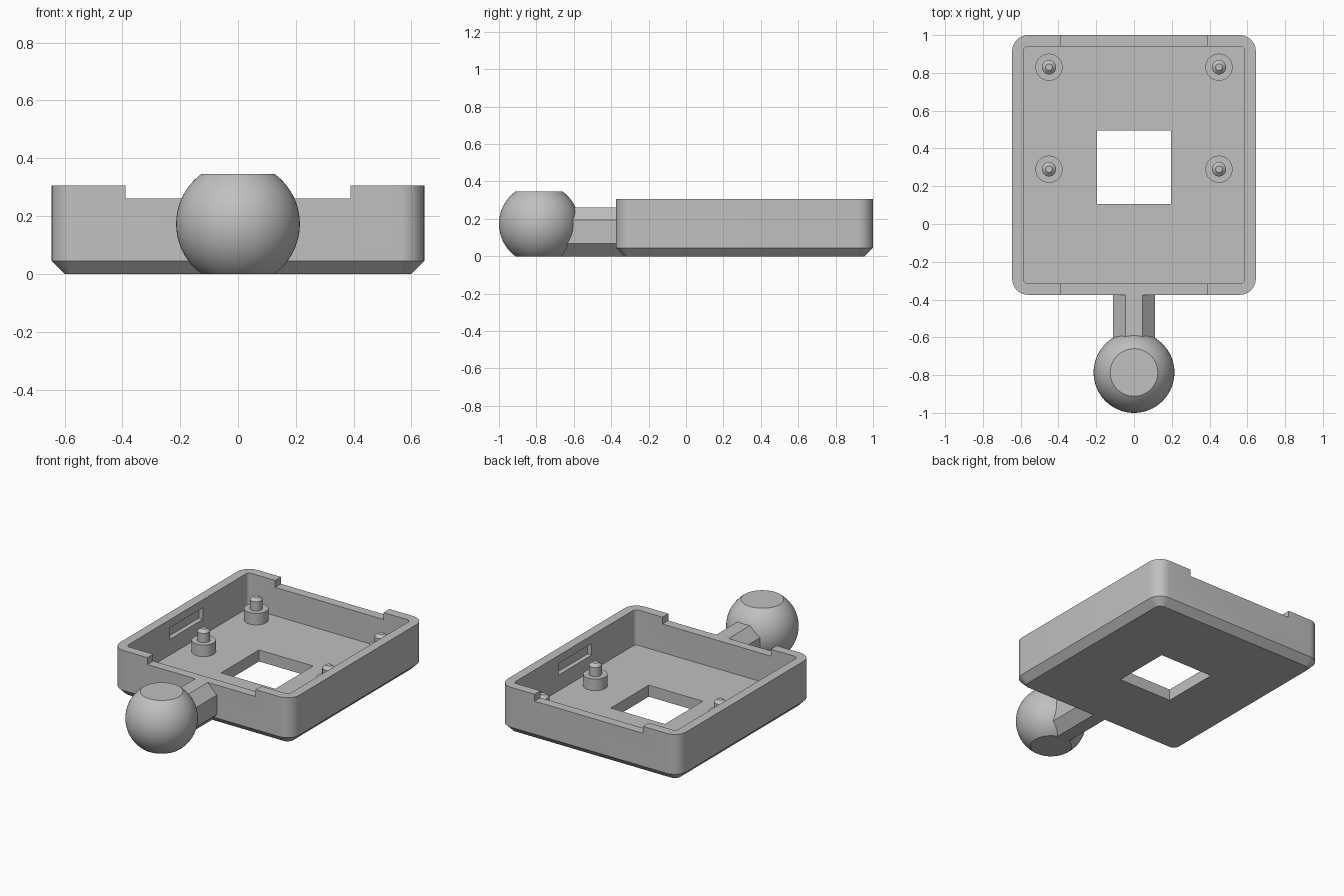
import bpy, bmesh, math
from mathutils import Vector

cube = bpy.data.objects.get("Cube")
if cube:
    bpy.data.objects.remove(cube, do_unlink=True)

grey = bpy.data.materials.new("grey plastic")
grey.use_nodes = True
GREY = (0.53, 0.53, 0.53, 1)
grey.diffuse_color = GREY
grey.node_tree.nodes["Principled BSDF"].inputs["Base Color"].default_value = GREY


def finish(name, bm, smooth=True):
    bmesh.ops.recalc_face_normals(bm, faces=bm.faces[:])
    mesh = bpy.data.meshes.new(name)
    bm.to_mesh(mesh)
    bm.free()
    obj = bpy.data.objects.new(name, mesh)
    bpy.context.collection.objects.link(obj)
    mesh.materials.append(grey)
    if smooth:
        shade(obj)
    return obj


def select(obj):
    bpy.ops.object.select_all(action='DESELECT')
    obj.select_set(True)
    bpy.context.view_layer.objects.active = obj


def shade(obj):
    select(obj)
    bpy.ops.object.shade_smooth_by_angle(angle=math.radians(30))


def loft(rings):
    """Skin equal-length point rings and cap both ends."""
    bm = bmesh.new()
    loops = [[bm.verts.new(p) for p in ring] for ring in rings]
    n = len(loops[0])
    for a, b in zip(loops, loops[1:]):
        for i in range(n):
            bm.faces.new((a[i], a[(i + 1) % n], b[(i + 1) % n], b[i]))
    bm.faces.new(loops[0])
    bm.faces.new(loops[-1])
    return bm


TRAY_Y, HALF_X, HALF_Y, RADIUS = 0.3125, 0.645, 0.6875, 0.085
FLOOR, RIM, NOTCH, WALL, CHAMFER = 0.075, 0.305, 0.26, 0.06, 0.045


def rounded_ring(inset, z, steps=8):
    r = RADIUS - inset
    points = []
    for k, (sx, sy) in enumerate(((1, 1), (-1, 1), (-1, -1), (1, -1))):
        for i in range(steps + 1):
            a = math.pi / 2 * (k + i / steps)
            points.append((sx * (HALF_X - RADIUS) + r * math.cos(a),
                           TRAY_Y + sy * (HALF_Y - RADIUS) + r * math.sin(a), z))
    return points


def cut_box(target, center, size):
    bm = bmesh.new()
    bmesh.ops.create_cube(bm, size=1)
    bmesh.ops.scale(bm, vec=size, verts=bm.verts)
    bmesh.ops.translate(bm, vec=center, verts=bm.verts)
    cutter = finish("cutter", bm, smooth=False)
    cutter.hide_render = True
    mod = target.modifiers.new("cut", 'BOOLEAN')
    mod.operation, mod.solver, mod.object = 'DIFFERENCE', 'EXACT', cutter
    select(target)
    bpy.ops.object.modifier_apply(modifier=mod.name)
    bpy.data.objects.remove(cutter, do_unlink=True)


# Open tray with a chamfered underside
tray = finish("tray", loft([rounded_ring(CHAMFER, 0), rounded_ring(0, CHAMFER),
                            rounded_ring(0, RIM), rounded_ring(WALL, RIM),
                            rounded_ring(WALL, FLOOR)]), smooth=False)
# Square floor opening
cut_box(tray, (0, 0.3, 0), (0.39, 0.39, 0.4))
for side in (-1, 1):
    # Wide notch in the front and back rims
    cut_box(tray, (0, TRAY_Y + side * HALF_Y, NOTCH + 0.1), (0.78, 0.2, 0.2))
    # Blind slot inside each side wall
    cut_box(tray, (side * (HALF_X - WALL), 0.305, 0.215), (0.06, 0.34, 0.075))
shade(tray)


# Standoffs with tapered locating pins
def turned(name, x, y, profile, sides=32):
    rings = [[(x + r * math.cos(2 * math.pi * i / sides),
               y + r * math.sin(2 * math.pi * i / sides), z) for i in range(sides)]
             for r, z in profile]
    return finish(name, loft(rings))


for x, side in ((-0.45, "right"), (0.45, "left")):
    for y, end in ((0.29, "front"), (0.83, "back")):
        turned(f"standoff_{end}_{side}", x, y,
               [(0.072, FLOOR - 0.01), (0.072, 0.15), (0.038, 0.15),
                (0.038, 0.21), (0.018, 0.228)])

# Eight-sided arm from tray to ball
section = [(0.045, 0), (0.11, 0.068), (0.11, 0.195), (0.045, NOTCH)]
section += [(-x, z) for x, z in reversed(section)]
finish("arm", loft([[(x, y, z) for x, z in section] for y in (-0.67, -0.33)]), smooth=False)

# Ball with flat top and bottom
bm = bmesh.new()
bmesh.ops.create_uvsphere(bm, u_segments=64, v_segments=40, radius=0.214)
bmesh.ops.translate(bm, vec=(0, -0.786, 0.173), verts=bm.verts)
for z, direction in ((0, -1), (0.346, 1)):
    cut = bmesh.ops.bisect_plane(bm, geom=bm.verts[:] + bm.edges[:] + bm.faces[:],
                                 plane_co=(0, 0, z), plane_no=Vector((0, 0, direction)),
                                 clear_outer=True)
    rim = [g for g in cut["geom_cut"] if isinstance(g, bmesh.types.BMEdge)]
    bmesh.ops.holes_fill(bm, edges=rim, sides=0)
finish("ball", bm)
